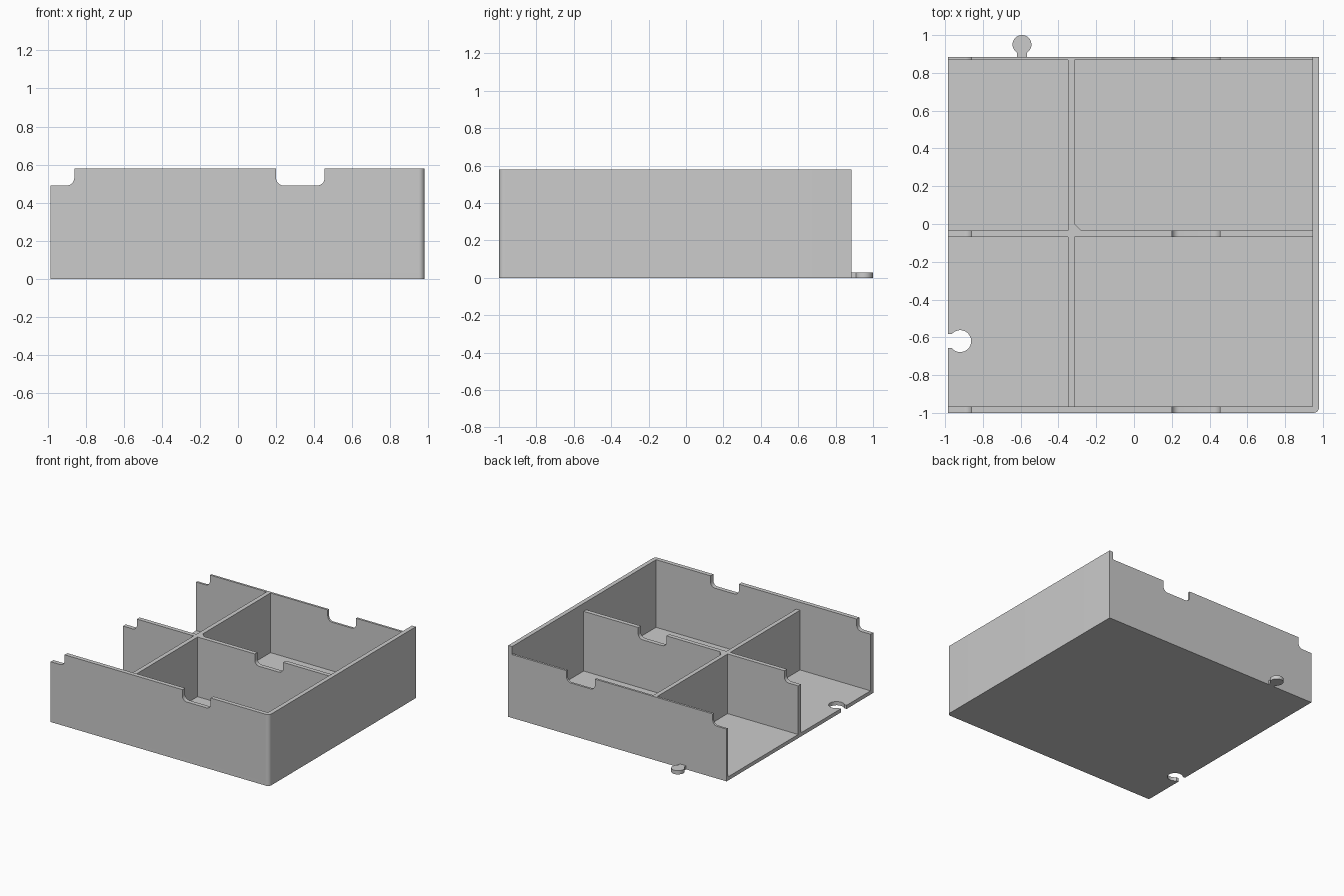
import bpy, bmesh
from math import cos, sin, radians

cube = bpy.data.objects.get("Cube")
if cube:
    bpy.data.objects.remove(cube, do_unlink=True)

grey = bpy.data.materials.new("plain grey")
grey.use_nodes = True
colour = (0.6, 0.6, 0.6, 1)
grey.diffuse_color = colour
grey.node_tree.nodes["Principled BSDF"].inputs["Base Color"].default_value = colour

# Main sizes
LEFT, RIGHT, FRONT, BACK = -0.985, 0.98, -1.0, 0.885
WALL, FLOOR = 0.035, 0.03
HIGH, LOW = 0.58, 0.515
INNER = RIGHT - WALL
MID = -0.07
CROSS = -0.35
CORNER = 0.03


def arc(cx, cy, r, start, end, steps=8):
    angles = [radians(start + (end - start) * i / steps) for i in range(steps + 1)]
    return [(cx + r * cos(a), cy + r * sin(a)) for a in angles]


def extrude(name, outline, lo, hi, upright=False):
    """Extrude a closed outline along z, or along y when upright."""
    bm = bmesh.new()
    place = (lambda p, d: (p[0], d, p[1])) if upright else (lambda p, d: (p[0], p[1], d))
    face = bm.faces.new([bm.verts.new(place(p, lo)) for p in outline])
    moved = bmesh.ops.extrude_face_region(bm, geom=[face])["geom"]
    shift = (0, hi - lo, 0) if upright else (0, 0, hi - lo)
    bmesh.ops.translate(bm, vec=shift, verts=[g for g in moved if isinstance(g, bmesh.types.BMVert)])
    bmesh.ops.recalc_face_normals(bm, faces=bm.faces)
    mesh = bpy.data.meshes.new(name)
    bm.to_mesh(mesh)
    bm.free()
    mesh.materials.append(grey)
    obj = bpy.data.objects.new(name, mesh)
    bpy.context.collection.objects.link(obj)
    bpy.ops.object.select_all(action="DESELECT")
    obj.select_set(True)
    bpy.context.view_layer.objects.active = obj
    bpy.ops.object.shade_smooth_by_angle(angle=radians(35))
    return obj


def notched_wall(name, y0, y1, top):
    """Wall along x with a finger notch and a half notch at its open end."""
    r, base = 0.04, top - 0.09
    a, b, end = 0.2, 0.455, -0.86
    outline = [(LEFT, FLOOR), (INNER, FLOOR), (INNER, top), (b, top)]
    outline += arc(b - r, base + r, r, 0, -90)
    outline += arc(a + r, base + r, r, -90, -180)
    outline += [(a, top), (end, top)]
    outline += arc(end - r, base + r, r, 0, -90)
    outline += [(LEFT, base)]
    extrude(name, outline, y0, y1, upright=True)


# Floor with rounded corner, joining tab and matching slot
rounded = arc(RIGHT - CORNER, FRONT + CORNER, CORNER, -90, 0)
floor = [(LEFT, FRONT)] + rounded + [(RIGHT, BACK), (-0.566, BACK)]
floor += arc(-0.593, 0.95, 0.05, -57, 237, 32)
floor += [(-0.62, BACK), (LEFT, BACK), (LEFT, -0.583)]
floor += arc(-0.92, -0.62, 0.058, 140, -140, 32)
floor += [(LEFT, -0.657)]
extrude("floor", floor, 0, FLOOR)

# Full-height outer walls
extrude("right_wall", [(INNER, FRONT)] + rounded + [(RIGHT, BACK), (INNER, BACK)], FLOOR, HIGH)
notched_wall("front_wall", FRONT, FRONT + WALL, HIGH)

# Lower walls across the tray
notched_wall("middle_divider", MID, MID + WALL, LOW)
notched_wall("back_wall", BACK - WALL / 2, BACK, LOW)

# Cross divider in two lengths, meeting the middle divider
for name, y0, y1 in (("front_cross_divider", FRONT + WALL, MID),
                     ("back_cross_divider", MID + WALL, BACK - WALL / 2)):
    x1 = CROSS + WALL
    extrude(name, [(CROSS, y0), (x1, y0), (x1, y1), (CROSS, y1)], FLOOR, LOW)

# Small corner brace where the dividers meet
cx, cy = CROSS + WALL, MID + WALL
extrude("corner_brace", [(cx, cy), (cx + WALL, cy), (cx, cy + WALL)], FLOOR, LOW)
